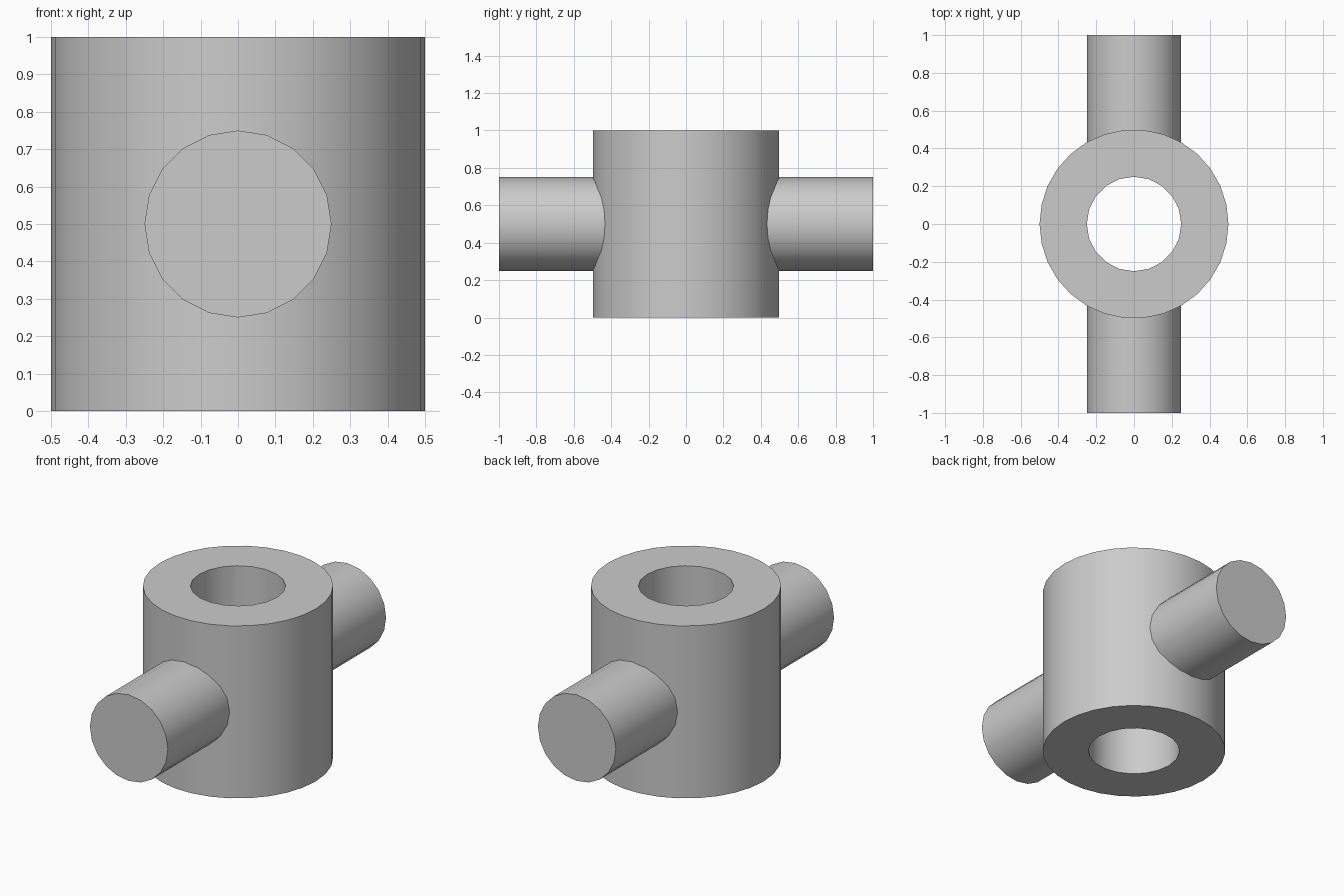
import bpy
import math
from mathutils import Matrix

cube = bpy.data.objects.get("Cube")
if cube:
    bpy.data.objects.remove(cube, do_unlink=True)

HEIGHT = 1.0
HUB_RADIUS, HUB_SIDES = 0.5, 30
BORE_RADIUS = PIN_RADIUS = 0.25
ROUND_SIDES = 20
PIN_ROOT, PIN_TIP = 0.36, 1.0   # the root is buried in the hub wall

steel = bpy.data.materials.new("plain grey")
steel.use_nodes = True
GREY = (0.6, 0.6, 0.6, 1)
steel.diffuse_color = GREY
steel.node_tree.nodes["Principled BSDF"].inputs["Base Color"].default_value = GREY


def cylinder(name, radius, depth, sides, location, rotation=(0, 0, 0)):
    bpy.ops.mesh.primitive_cylinder_add(
        vertices=sides, radius=radius, depth=depth, location=location, rotation=rotation)
    obj = bpy.context.object
    obj.name = obj.data.name = name
    obj.data.materials.append(steel)
    return obj


def smooth(obj):
    bpy.ops.object.select_all(action="DESELECT")
    obj.select_set(True)
    bpy.context.view_layer.objects.active = obj
    bpy.ops.object.shade_smooth_by_angle(angle=math.radians(30))


# Upright hub, turned so that corners lie on the x axis
hub = cylinder("hub", HUB_RADIUS, HEIGHT, HUB_SIDES, (0, 0, HEIGHT / 2))
hub.data.transform(Matrix.Rotation(math.pi / 2, 4, "Z"))

# Bore through the hub
cutter = cylinder("bore_cutter", BORE_RADIUS, HEIGHT * 2, ROUND_SIDES, (0, 0, HEIGHT / 2))
bore = hub.modifiers.new("bore", "BOOLEAN")
bore.operation = "DIFFERENCE"
bore.solver = "EXACT"
bore.object = cutter
bpy.ops.object.select_all(action="DESELECT")
hub.select_set(True)
bpy.context.view_layer.objects.active = hub
bpy.ops.object.modifier_apply(modifier=bore.name)
bpy.data.objects.remove(cutter, do_unlink=True)
smooth(hub)

# Side pins, front and back
for name, side in (("front_pin", -1), ("back_pin", 1)):
    pin = cylinder(name, PIN_RADIUS, PIN_TIP - PIN_ROOT, ROUND_SIDES,
                   (0, side * (PIN_ROOT + PIN_TIP) / 2, HEIGHT / 2),
                   (math.pi / 2, 0, 0))
    smooth(pin)
